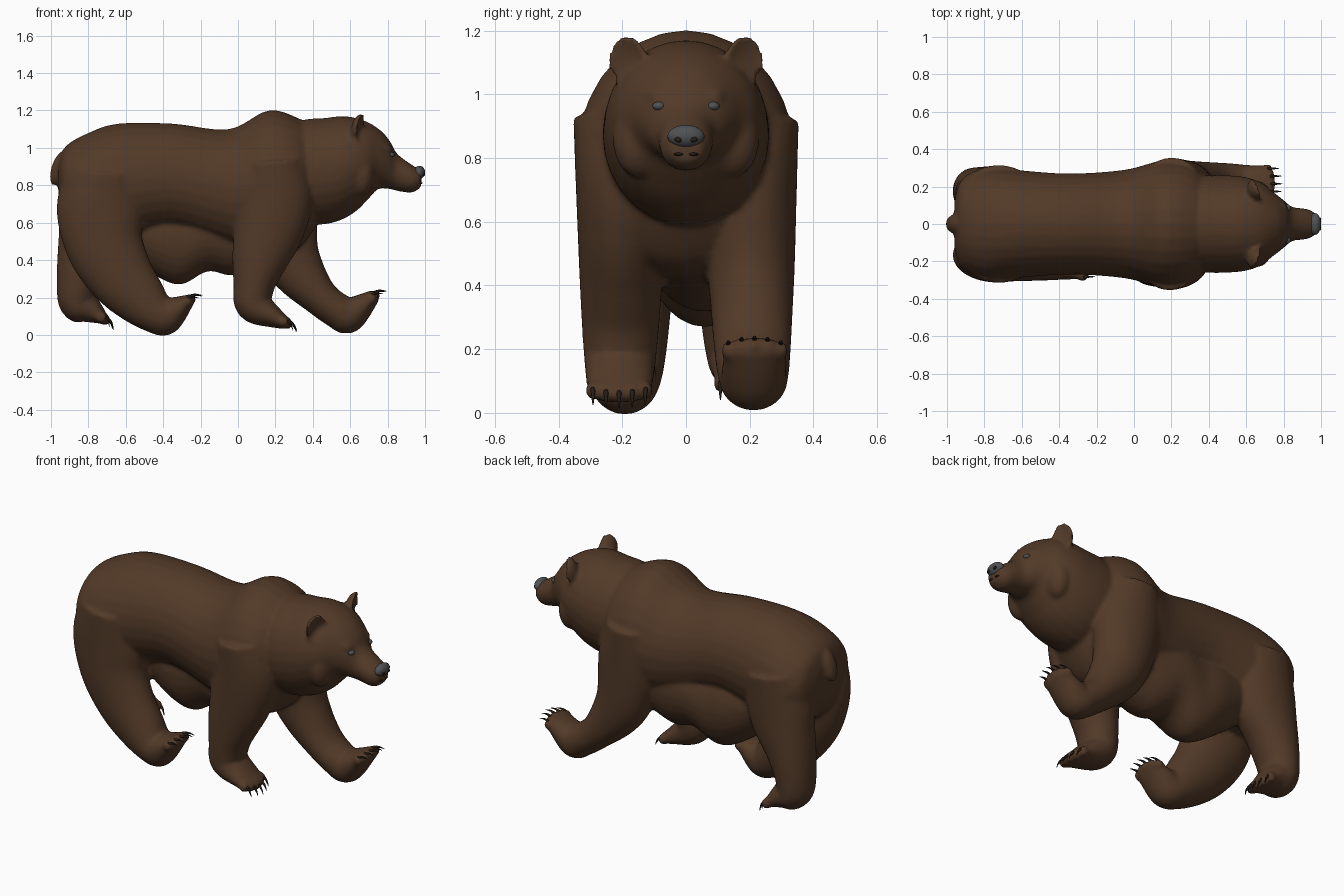
import bpy, bmesh, math
from mathutils import Matrix, Vector

cube = bpy.data.objects.get("Cube")
if cube:
    bpy.data.objects.remove(cube)


def material(name, rgb):
    mat = bpy.data.materials.new(name)
    mat.use_nodes = True
    mat.diffuse_color = (*rgb, 1)
    bsdf = mat.node_tree.nodes["Principled BSDF"]
    bsdf.inputs["Base Color"].default_value = (*rgb, 1)
    return mat


brown = material("brown fur", (.085, .042, .021))
grey = material("nose grey", (.08, .082, .088))
dark = material("claw dark brown", (.018, .012, .008))


def finish(name, bm, mat):
    bmesh.ops.recalc_face_normals(bm, faces=bm.faces)
    mesh = bpy.data.meshes.new(name)
    bm.to_mesh(mesh)
    bm.free()
    mesh.materials.append(mat)
    mesh.polygons.foreach_set("use_smooth", [True] * len(mesh.polygons))
    obj = bpy.data.objects.new(name, mesh)
    bpy.context.collection.objects.link(obj)
    return obj


def spline(rows, steps):
    """Catmull-Rom interpolation of section rows."""
    rows = [Vector(row) for row in rows]
    padded = [rows[0], *rows, rows[-1]]
    out = []
    for a, b, c, d in zip(padded, padded[1:], padded[2:], padded[3:]):
        for step in range(steps):
            t = step / steps
            out.append(b + (c - a) * (t / 2) + (a * 2 - b * 5 + c * 4 - d) * (t * t / 2)
                       + (b * 3 - a - c * 3 + d) * (t ** 3 / 2))
    return out + [rows[-1]]


def loft(bm, rings, sides):
    """Skin rings, each given by a centre, an up radius vector and a half width."""
    loops = []
    for centre, up, width in rings:
        loop = []
        for k in range(sides):
            angle = math.tau * k / sides
            side = Vector((0, width * math.sin(angle), 0))
            loop.append(bm.verts.new(centre + up * math.cos(angle) + side))
        loops.append(loop)
    for a, b in zip(loops, loops[1:]):
        for k in range(sides):
            n = (k + 1) % sides
            bm.faces.new((a[k], a[n], b[n], b[k]))
    bm.faces.new(loops[0])
    bm.faces.new(loops[-1])


def trunk(bm, rows, y=0, lean=0):
    """Upright sections: x, bottom, top, half width. Tall ones may lean back."""
    rings = []
    for x, low, high, width in spline(rows, 5):
        back = lean * max(0, high - low - .3)
        rings.append((Vector((x - back / 2, y, (low + high) / 2)),
                      Vector((-back / 2, 0, (high - low) / 2)), width))
    loft(bm, rings, 28)


def limb(bm, path, y_start, y_end, w_start, w_end, steps=5, sides=28):
    """Sections square to a side-on path of x, z, radius."""
    points = spline(path, steps)
    last = len(points) - 1
    rings = []
    for i, (x, z, radius) in enumerate(points):
        t = i / last
        run = points[min(i + 1, last)] - points[max(i - 1, 0)]
        normal = Vector((-run.y, 0, run.x)).normalized()
        rings.append((Vector((x, y_start + (y_end - y_start) * t, z)),
                      normal * radius, w_start + (w_end - w_start) * t))
    loft(bm, rings, sides)


def ball(bm, centre, radii, tilt=0, turn=0, cup=False):
    made = bmesh.ops.create_uvsphere(bm, u_segments=24, v_segments=16, radius=1)["verts"]
    if cup:  # fold the front half inward to form a bowl
        for v in made:
            if v.co.x > 0:
                v.co.x *= -.35
    place = (Matrix.Translation(centre) @ Matrix.Rotation(turn, 4, "Z")
             @ Matrix.Rotation(tilt, 4, "Y") @ Matrix.Diagonal((*radii, 1)))
    bmesh.ops.transform(bm, matrix=place, verts=made)


# Furry skin: all masses are fused into one surface
skin = bmesh.new()
torso = [(-.96, .7, .92, .13), (-.92, .6, 1.01, .24), (-.8, .5, 1.08, .3), (-.64, .5, 1.13, .29),
         (-.35, .56, 1.13, .27), (-.05, .47, 1.1, .29), (.16, .42, 1.2, .34), (.32, .46, 1.16, .31),
         (.43, .6, 1.08, .18)]
belly = [(-.64, .46, .8, .15), (-.43, .31, .8, .19), (-.3, .27, .8, .19), (-.16, .34, .8, .2),
         (0, .32, .8, .19), (.28, .44, .8, .16)]
head = [(.3, .62, 1.1, .24), (.43, .59, 1.15, .26), (.54, .61, 1.16, .26), (.63, .66, 1.17, .25),
        (.7, .73, 1.15, .22), (.75, .78, 1.11, .17), (.81, .78, 1.04, .12), (.85, .77, .97, .09),
        (.93, .76, .91, .08), (.98, .79, .88, .05)]
trunk(skin, torso)
trunk(skin, belly, y=.06)
trunk(skin, head, lean=.3)

# Legs from shoulder or hip to toes
front_right = [(.19, .93, .16), (.2, .75, .2), (.165, .57, .19), (.115, .4, .15), (.085, .26, .11),
               (.09, .16, .1), (.2, .09, .055), (.265, .06, .03)]
front_left = [(.2, .92, .16), (.22, .71, .2), (.26, .47, .17), (.33, .33, .14), (.44, .2, .1),
              (.54, .125, .095), (.6, .11, .095), (.73, .21, .035)]
rear_right = [(-.72, .87, .2), (-.735, .68, .235), (-.715, .49, .21), (-.63, .32, .18), (-.52, .19, .145),
              (-.435, .115, .11), (-.375, .108, .1), (-.255, .19, .03)]
rear_left = [(-.72, .87, .2), (-.76, .61, .2), (-.825, .41, .145), (-.86, .26, .11), (-.855, .17, .1),
             (-.8, .14, .08), (-.71, .08, .025)]
claws = bmesh.new()
for path, hip, foot in ((front_right, -.2, -.21), (front_left, .2, .215),
                        (rear_right, -.16, -.2), (rear_left, .16, .19)):
    limb(skin, path, hip, foot, .155, .095)
    # Toes and hooked claws
    tip = Vector(path[-1][:2])
    ahead = (tip - Vector(path[-2][:2])).normalized()
    down = Vector((ahead.y, -ahead.x))
    for i in range(-2, 3):
        base = tip - ahead * (.006 * i * i)
        y = foot + i * .041
        ball(skin, (base.x, y, base.y), (.03, .024, .03))
        hook = []
        for t in (0, .4, .8, 1):
            point = base + ahead * (.015 + .05 * t) + down * (.032 * t * t - .012)
            hook.append((*point, .009 - .008 * t))
        limb(claws, hook, y, y, .009, .001, steps=2, sides=8)
finish("claws", claws, dark)

# Tail, ears, brows and cheeks
ball(skin, (-.962, 0, .89), (.036, .05, .095), tilt=.3)
for side in (-1, 1):
    ball(skin, (.665, side * .187, 1.1), (.06, .066, .086), tilt=.12, turn=side * .35, cup=True)
    ball(skin, (.79, side * .08, 1), (.035, .04, .02), tilt=.5)
    ball(skin, (.66, side * .15, .86), (.07, .08, .12))

body = finish("body", skin, brown)
remesh = body.modifiers.new("fuse", "REMESH")
remesh.mode = "VOXEL"
remesh.voxel_size = .012
remesh.use_smooth_shade = True
soften = body.modifiers.new("soften", "SMOOTH")
soften.factor = .5
soften.iterations = 6

# Nose
nose = bmesh.new()
ball(nose, (.968, 0, .868), (.032, .058, .036), tilt=.25)
finish("nose", nose, grey)

# Nostrils, mouth and eyes
mouth = bmesh.new()
eyes = bmesh.new()
for side in (-1, 1):
    ball(mouth, (.993, side * .024, .858), (.007, .012, .009))
    ball(mouth, (.97, side * .022, .812), (.016, .018, .006), turn=-side * .4)
    ball(eyes, (.82, side * .085, .963), (.018, .02, .014))
finish("nostrils_and_mouth", mouth, dark)
finish("eyes", eyes, grey)

# Sole pad of the raised front paw
pad = bmesh.new()
ball(pad, (.67, .215, .1), (.07, .075, .008), tilt=-.7)
finish("raised_paw_pad", pad, dark)
